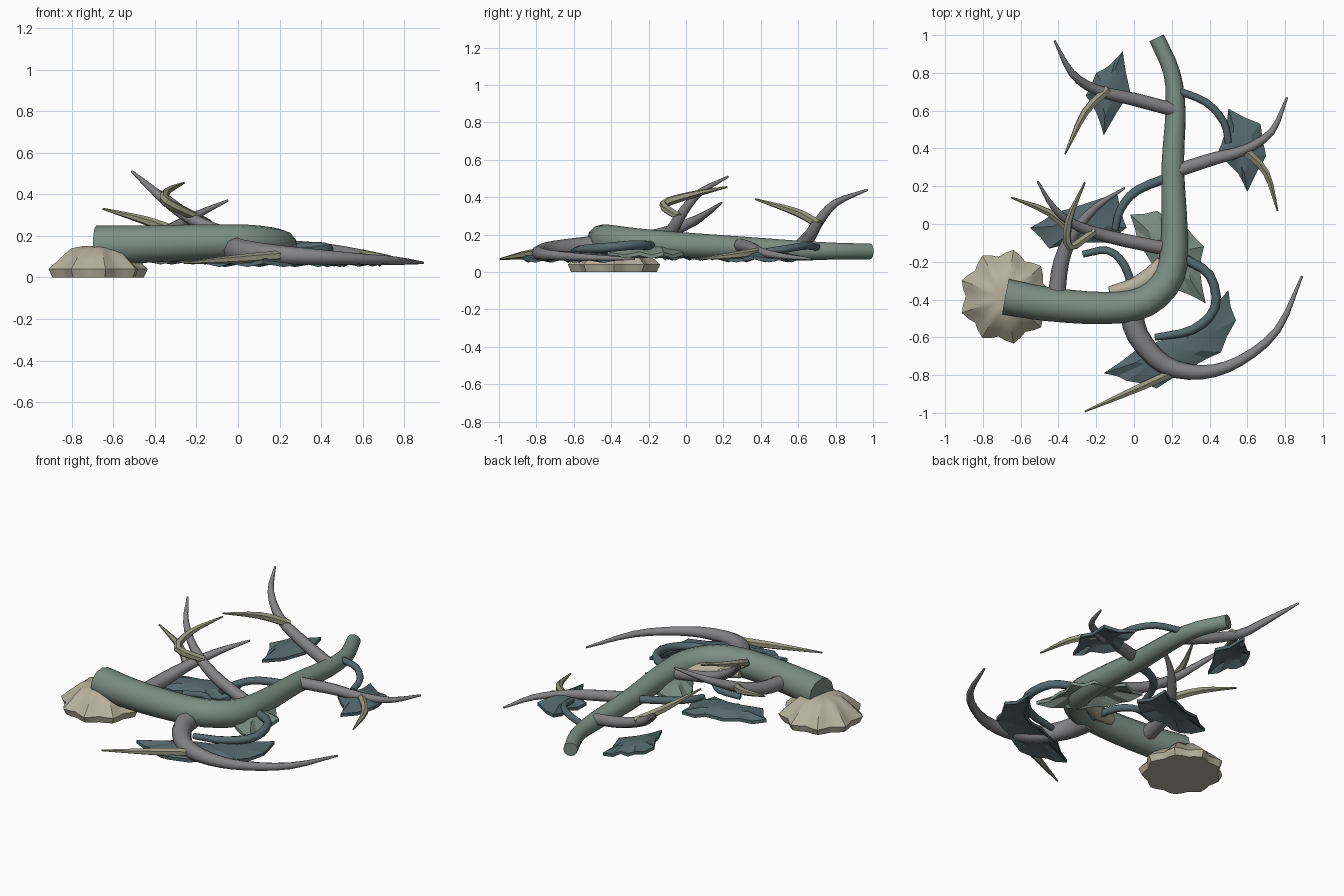
import bpy, bmesh, math
from mathutils import Vector


def material(name, rgb):
    m = bpy.data.materials.new(name)
    m.diffuse_color = (*rgb, 1)
    return m


GREEN = material("bark_green", (0.20, 0.27, 0.23))
GREY = material("branch_grey", (0.23, 0.23, 0.24))
STRAW = material("twig_straw", (0.32, 0.31, 0.22))
CREAM = material("root_cream", (0.47, 0.43, 0.33))
TEAL = material("leaf_teal", (0.09, 0.14, 0.155))


def add_mesh(name, bm, mat, angle=40):
    bmesh.ops.recalc_face_normals(bm, faces=bm.faces)
    me = bpy.data.meshes.new(name)
    bm.to_mesh(me)
    bm.free()
    me.materials.append(mat)
    ob = bpy.data.objects.new(name, me)
    bpy.context.collection.objects.link(ob)
    bpy.ops.object.select_all(action='DESELECT')
    bpy.context.view_layer.objects.active = ob
    ob.select_set(True)
    bpy.ops.object.shade_smooth_by_angle(angle=math.radians(angle))
    return ob


def smooth_path(pts, steps):
    """Catmull-Rom through (x, y, z, radius) points."""
    p = [Vector(q) for q in pts]
    p = [2 * p[0] - p[1]] + p + [2 * p[-1] - p[-2]]
    out = []
    for a, b, c, d in zip(p, p[1:], p[2:], p[3:]):
        for i in range(steps):
            t = i / steps
            out.append(0.5 * (2 * b + (c - a) * t + (2 * a - 5 * b + 4 * c - d) * t * t
                              + (3 * b - a - 3 * c + d) * t ** 3))
    return out + [p[-2]]


def tube(name, pts, mat, sides=8, steps=3):
    path = smooth_path(pts, steps)
    bm = bmesh.new()
    rings, normal = [], Vector((0, 0, 1))
    for i, q in enumerate(path):
        tan = (path[min(i + 1, len(path) - 1)] - path[max(i - 1, 0)]).to_3d().normalized()
        normal = (normal - tan * normal.dot(tan)).normalized()
        side = tan.cross(normal)
        rings.append([bm.verts.new(q.to_3d() + max(q.w, 0.004) * (
            math.cos(k * math.tau / sides) * normal + math.sin(k * math.tau / sides) * side))
            for k in range(sides)])
    for r, s in zip(rings, rings[1:]):
        for k in range(sides):
            bm.faces.new((r[k], r[k - 1], s[k - 1], s[k]))
    bm.faces.new(rings[0])
    bm.faces.new(rings[-1])
    return add_mesh(name, bm, mat, 50)


def leaf(name, outline, z, mat=TEAL, dome=0.035, thick=0.02):
    """Jagged domed plate from its top-view outline."""
    # add a small notch between outline points
    c = sum((Vector(p) for p in outline), Vector((0, 0))) / len(outline)
    rim = []
    for a, b in zip(outline, outline[1:] + outline[:1]):
        a, b = Vector(a), Vector(b)
        rim += [a, c + ((a + b) / 2 - c) * 0.97]
    bm = bmesh.new()
    layers = []
    for dz in (0, -thick):
        outer = [bm.verts.new((p.x, p.y, z + dz + 0.008 * (-1) ** i)) for i, p in enumerate(rim)]
        mid = [bm.verts.new((*(c + (p - c) * 0.55), z + dz + dome * 0.75)) for p in rim]
        top = bm.verts.new((c.x, c.y, z + dz + dome))
        for k in range(len(rim)):
            bm.faces.new((outer[k - 1], outer[k], mid[k], mid[k - 1]))
            bm.faces.new((mid[k - 1], mid[k], top))
        layers.append(outer)
    a, b = layers
    for k in range(len(rim)):
        bm.faces.new((a[k - 1], a[k], b[k], b[k - 1]))
    return add_mesh(name, bm, mat, 20)


# Main bent trunk
tube("trunk", [(-0.68, -0.385, 0.155, 0.095), (-0.45, -0.425, 0.16, 0.09), (-0.15, -0.445, 0.17, 0.085),
               (0.06, -0.41, 0.17, 0.083), (0.19, -0.27, 0.155, 0.08), (0.215, -0.05, 0.145, 0.07),
               (0.205, 0.3, 0.13, 0.06), (0.22, 0.6, 0.115, 0.053), (0.2, 0.8, 0.112, 0.045),
               (0.12, 0.985, 0.11, 0.042)], GREEN, 12)

# Fluted root flare
bm = bmesh.new()
N, rings = 36, []
for r, z, amp in ((0.215, 0, 0.012), (0.228, 0.04, 0.018), (0.18, 0.085, 0.016),
                  (0.12, 0.14, 0.010), (0.06, 0.152, 0.003)):
    ring = []
    for k in range(N):
        a = k * math.tau / N
        rr = r + amp * math.cos(9 * a)
        ring.append(bm.verts.new((-0.68 + rr * math.cos(a), -0.385 + 1.02 * rr * math.sin(a), z)))
    rings.append(ring)
for r, s in zip(rings, rings[1:]):
    for k in range(N):
        bm.faces.new((r[k - 1], r[k], s[k], s[k - 1]))
bm.faces.new(rings[0])
bm.faces.new(rings[-1])
add_mesh("root_flare", bm, CREAM, 35)

# Grey branches
branches = {
    "rear_left": [(0.23, 0.60, 0.13, 0.036), (0.0, 0.66, 0.19, 0.035), (-0.2, 0.71, 0.27, 0.028),
                  (-0.33, 0.80, 0.37, 0.02), (-0.42, 0.97, 0.44, 0.006)],
    "middle_left": [(0.14, -0.125, 0.16, 0.036), (-0.12, -0.07, 0.23, 0.034), (-0.3, -0.01, 0.33, 0.026),
                    (-0.42, 0.08, 0.43, 0.018), (-0.51, 0.225, 0.51, 0.006)],
    "inner": [(-0.41, -0.38, 0.16, 0.046), (-0.385, -0.2, 0.18, 0.042), (-0.32, -0.05, 0.23, 0.032),
              (-0.2, 0.09, 0.30, 0.02), (-0.05, 0.19, 0.37, 0.006)],
    "right": [(0.22, 0.28, 0.145, 0.036), (0.42, 0.345, 0.13, 0.034), (0.58, 0.39, 0.11, 0.027),
              (0.73, 0.49, 0.088, 0.018), (0.81, 0.67, 0.07, 0.006)],
    "front": [(-0.02, -0.43, 0.135, 0.065), (0.02, -0.59, 0.125, 0.058), (0.16, -0.745, 0.11, 0.05),
              (0.36, -0.785, 0.1, 0.038), (0.56, -0.725, 0.09, 0.028), (0.76, -0.56, 0.08, 0.02),
              (0.89, -0.275, 0.07, 0.006)]}
for n, pts in branches.items():
    tube(n + "_branch", pts, GREY)

# Straw twigs forking off each branch
twigs = {
    "rear_left": [(-0.14, 0.71, 0.255, 0.025), (-0.26, 0.59, 0.32, 0.022), (-0.365, 0.37, 0.39, 0.005)],
    "middle_left": [(-0.21, -0.04, 0.295, 0.022), (-0.34, -0.12, 0.36, 0.024), (-0.345, 0.02, 0.41, 0.02),
                    (-0.26, 0.22, 0.455, 0.005)],
    "inner": [(-0.31, -0.06, 0.225, 0.026), (-0.45, 0.06, 0.275, 0.021), (-0.65, 0.14, 0.33, 0.005)],
    "right": [(0.58, 0.40, 0.11, 0.024), (0.7, 0.27, 0.09, 0.02), (0.76, 0.07, 0.07, 0.005)],
    "front": [(0.22, -0.78, 0.105, 0.025), (0.02, -0.87, 0.09, 0.022), (-0.26, -0.993, 0.07, 0.005)]}
for n, pts in twigs.items():
    tube(n + "_twig", pts, STRAW, 6)

# Thin vines carrying the leaves
vines = {
    "rear": [(0.22, 0.71, 0.13, 0.02), (0.38, 0.645, 0.14, 0.02), (0.475, 0.54, 0.125, 0.02),
             (0.5, 0.43, 0.11, 0.018)],
    "middle": [(0.22, 0.26, 0.13, 0.025), (0.02, 0.18, 0.14, 0.024), (-0.07, 0.08, 0.13, 0.022),
               (-0.1, -0.03, 0.115, 0.018)],
    "inner": [(0.0, -0.37, 0.12, 0.022), (-0.05, -0.22, 0.13, 0.022), (-0.14, -0.14, 0.125, 0.02),
              (-0.27, -0.16, 0.11, 0.018)],
    "front": [(0.26, -0.18, 0.14, 0.025), (0.4, -0.27, 0.145, 0.025), (0.43, -0.44, 0.13, 0.025),
              (0.31, -0.56, 0.12, 0.024), (0.11, -0.6, 0.11, 0.018)]}
for n, pts in vines.items():
    tube(n + "_vine", pts, TEAL, 8)

# Jagged leaves
leaf("rear_leaf", [(-0.06, 0.915), (-0.02, 0.7), (-0.16, 0.47), (-0.2, 0.59), (-0.255, 0.68),
                   (-0.2, 0.8), (-0.13, 0.84)], 0.105)
leaf("right_leaf", [(0.5, 0.61), (0.67, 0.53), (0.7, 0.36), (0.6, 0.17), (0.55, 0.27),
                    (0.44, 0.37), (0.48, 0.48)], 0.08)
leaf("left_leaf", [(-0.55, -0.02), (-0.42, 0.06), (-0.22, 0.12), (-0.09, 0.17), (-0.04, -0.02),
                   (-0.13, -0.1), (-0.3, -0.1), (-0.45, -0.13)], 0.09)
leaf("front_leaf", [(-0.16, -0.79), (0.02, -0.66), (0.18, -0.6), (0.37, -0.54), (0.5, -0.35),
                    (0.54, -0.51), (0.46, -0.68), (0.32, -0.75), (0.12, -0.87), (-0.04, -0.83)], 0.078)
leaf("under_trunk_leaf", [(-0.02, 0.05), (0.12, 0.07), (0.28, -0.02), (0.37, -0.12), (0.35, -0.25),
                          (0.38, -0.42), (0.23, -0.35), (0.1, -0.22), (0.02, -0.1)], 0.1, GREEN, 0.045)

# Cream growth tucked in the inner bend
tube("bend_growth", [(-0.13, -0.36, 0.145, 0.03), (0.0, -0.33, 0.14, 0.045), (0.09, -0.27, 0.14, 0.045),
                     (0.14, -0.19, 0.14, 0.02)], CREAM)
